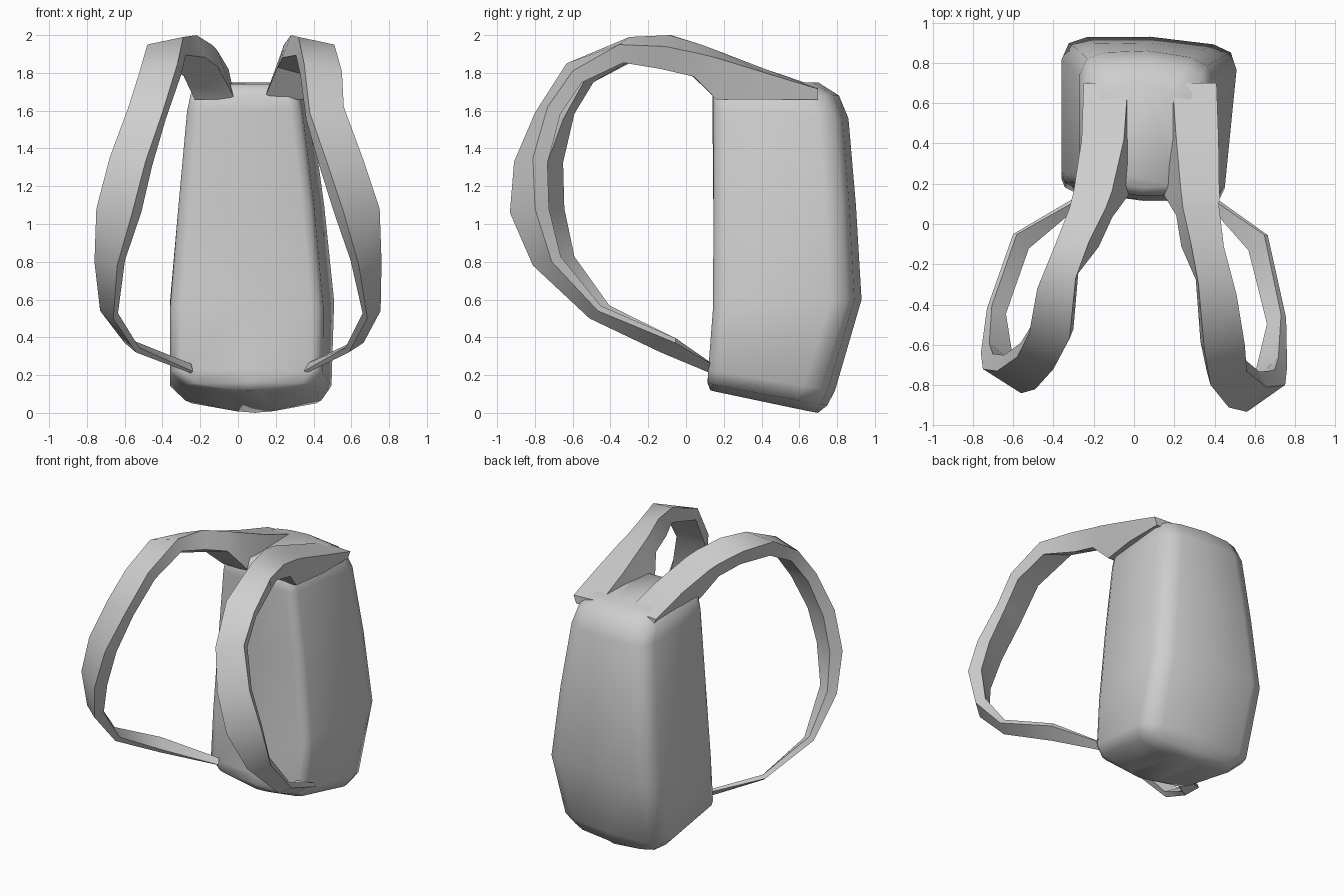
import bpy, bmesh, math
from mathutils import Vector

if "Cube" in bpy.data.objects:
    bpy.data.objects.remove(bpy.data.objects["Cube"])

grey = bpy.data.materials.new("light grey fabric")
grey.diffuse_color = (0.62, 0.62, 0.62, 1)
grey.use_nodes = True
grey.node_tree.nodes["Principled BSDF"].inputs["Base Color"].default_value = grey.diffuse_color


def loft(name, rings, angle):
    """Skin a list of closed rings, cap both ends and shade."""
    bm = bmesh.new()
    loops = [[bm.verts.new(p) for p in ring] for ring in rings]
    n = len(loops[0])
    for a, b in zip(loops, loops[1:]):
        for i in range(n):
            j = (i + 1) % n
            bm.faces.new((a[i], a[j], b[j], b[i]))
    bm.faces.new(loops[0])
    bm.faces.new(loops[-1])
    bmesh.ops.recalc_face_normals(bm, faces=bm.faces)
    mesh = bpy.data.meshes.new(name)
    bm.to_mesh(mesh)
    bm.free()
    mesh.materials.append(grey)
    obj = bpy.data.objects.new(name, mesh)
    bpy.context.collection.objects.link(obj)
    bpy.context.view_layer.objects.active = obj
    obj.select_set(True)
    bpy.ops.object.shade_smooth_by_angle(angle=math.radians(angle))
    obj.select_set(False)
    return obj


def body_ring(xl, xr, yf, yb, zf, zb):
    """Rounded rectangle, tilted from front height to back height."""
    w, d = xr - xl, yb - yf
    r = min(0.12, 0.4 * w)
    bulge = min(0.02, 0.06 * w)
    pts = []
    corners = [(xr, yb, -1, -1, 0), (xl, yb, 1, -1, 90),
               (xl, yf, 1, 1, 180), (xr, yf, -1, 1, 270)]
    for k, (x, y, sx, sy, start) in enumerate(corners):
        rad = r if k < 2 else 0.5 * r
        dome = -bulge if k < 2 else bulge
        for step in (0, 45, 90):
            t = math.radians(start + step)
            pts.append((x + rad * (sx + math.cos(t)),
                        y + rad * (sy + math.sin(t)) + dome))
        if k in (0, 2):
            pts.append(((xl + xr) / 2, y))
    # right side flares to the back, and the bag is turned a little
    return [(x + 0.1 * (y - 0.5) * (x - xl) / w, y - 0.06 * (x - 0.05),
             zf + (zb - zf) * (y - yf) / d) for x, y in pts]


# Bag body: bottom to top sections (left, right, front, back, front z, back z)
sections = [
    (-0.04, 0.20, 0.13, 0.70, 0.12, 0.00),
    (-0.28, 0.43, 0.115, 0.75, 0.16, 0.04),
    (-0.36, 0.48, 0.12, 0.79, 0.23, 0.12),
    (-0.36, 0.48, 0.145, 0.93, 0.55, 0.60),
    (-0.315, 0.43, 0.145, 0.90, 1.10, 1.10),
    (-0.27, 0.37, 0.14, 0.86, 1.60, 1.56),
    (-0.25, 0.35, 0.14, 0.81, 1.69, 1.68),
    (-0.18, 0.30, 0.18, 0.70, 1.74, 1.75),
]
loft("bag_body", [body_ring(*s) for s in sections], 50)

# Shoulder strap: outer edge, inner edge, thickness at each station
# (thickness 0 marks the root, which is filled down into the bag)
stations = [
    ((-0.25, 0.70, 1.715), (-0.03, 0.70, 1.725), 0),
    ((-0.26, 0.42, 1.80), (-0.05, 0.42, 1.82), 0),
    ((-0.30, 0.16, 1.88), (-0.11, 0.16, 1.92), 0),
    ((-0.32, 0.08, 1.90), (-0.14, 0.08, 1.95), 0.13),
    ((-0.39, -0.10, 1.94), (-0.22, -0.08, 2.00), 0.13),
    ((-0.48, -0.32, 1.95), (-0.29, -0.27, 1.99), 0.10),
    ((-0.52, -0.54, 1.81), (-0.32, -0.57, 1.85), 0.08),
    ((-0.58, -0.66, 1.62), (-0.40, -0.72, 1.59), 0.08),
    ((-0.68, -0.73, 1.35), (-0.49, -0.82, 1.33), 0.09),
    ((-0.75, -0.72, 1.08), (-0.56, -0.84, 1.06), 0.09),
    ((-0.76, -0.64, 0.80), (-0.64, -0.73, 0.78), 0.07),
    ((-0.73, -0.42, 0.54), (-0.66, -0.46, 0.50), 0.04),
    ((-0.60, -0.05, 0.37), (-0.54, -0.12, 0.32), 0.03),
    ((-0.26, 0.15, 0.25), (-0.25, 0.13, 0.21), 0.02),
]


def to_right(p):
    """Mirror a strap point, shifted to the bag's off-centre position."""
    x, y, z = p
    shift = 0.13 * min(1, max(0, (y + 0.2) / 0.5))
    if z > 1.63:
        shift += 0.03
    elif z > 1.2:
        shift -= 0.02
    elif z < 0.6:
        shift += 0.025
    return Vector((-x + shift, y * 1.11 if y < 0 else y, z))


def strap(name, place, side):
    edges = [(place(a), place(b), t) for a, b, t in stations]
    mids = [(a + b) / 2 for a, b, t in edges]
    rings = []
    for i, (a, b, t) in enumerate(edges):
        if t == 0:
            y = a.y
            low = [place((-0.015, y, 1.66)), place((-0.23, y, 1.66))]
        else:
            along = mids[min(i + 1, len(mids) - 1)] - mids[i - 1]
            inward = (b - a).cross(along).normalized() * side * t
            low = [b + inward, a + inward]
        rings.append([a, b] + low)
    loft(name, rings, 35)


# inward direction flips with the mirrored side
strap("left_strap", Vector, 1)
strap("right_strap", to_right, -1)
